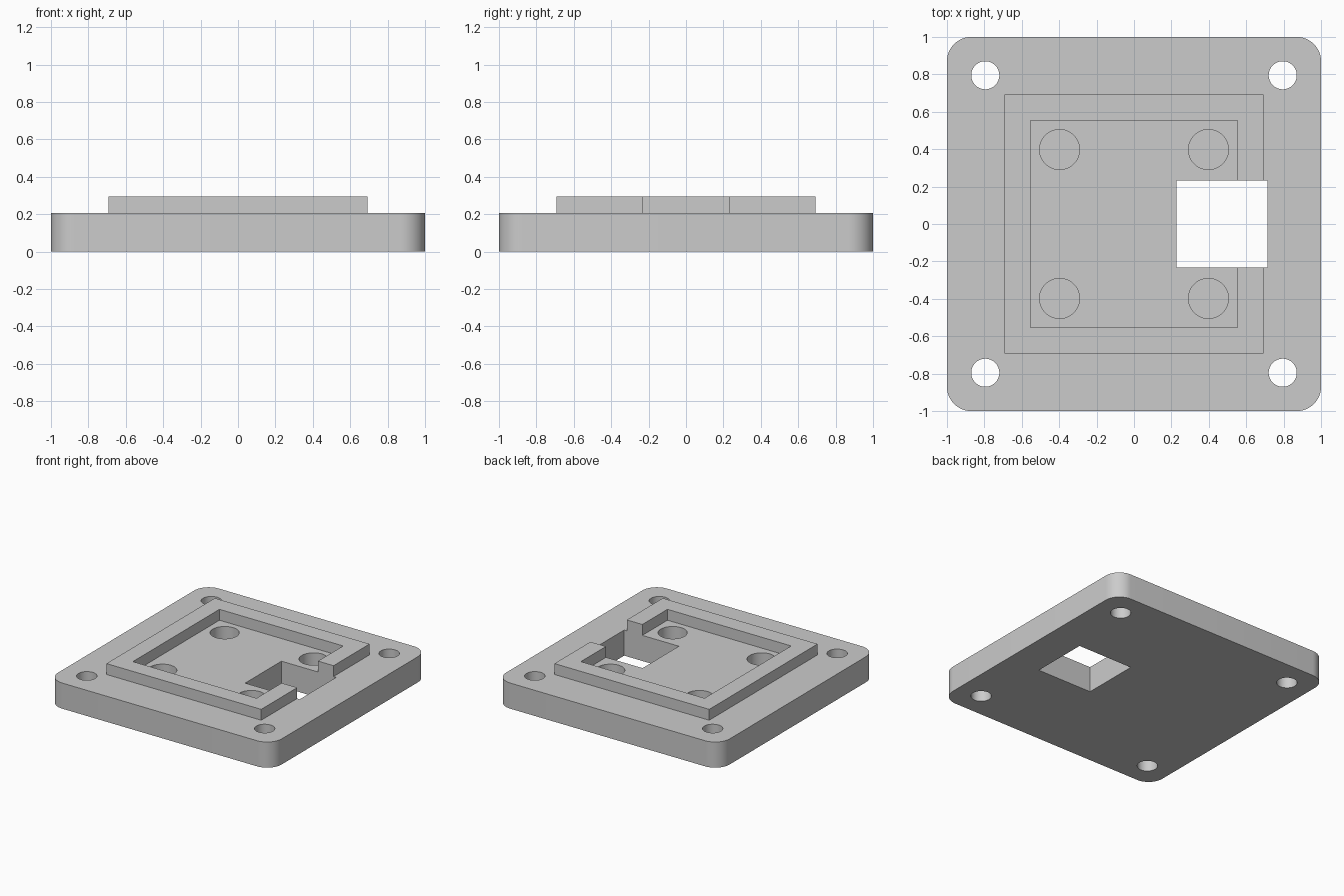
import bpy
import bmesh
from mathutils import Matrix, Vector

default = bpy.data.objects.get("Cube")
if default:
    bpy.data.objects.remove(default, do_unlink=True)

PLATE_TOP, RIM_TOP = 0.207, 0.295

grey = bpy.data.materials.new("light grey")
grey.use_nodes = True
colour = (0.6, 0.6, 0.6, 1)
grey.diffuse_color = colour
grey.node_tree.nodes["Principled BSDF"].inputs["Base Color"].default_value = colour


def finish(name, bm):
    mesh = bpy.data.meshes.new(name)
    bm.to_mesh(mesh)
    bm.free()
    mesh.materials.append(grey)
    obj = bpy.data.objects.new(name, mesh)
    bpy.context.collection.objects.link(obj)
    return obj


def box(name, low, high, corner=0):
    low, high = Vector(low), Vector(high)
    bm = bmesh.new()
    place = Matrix.Translation((low + high) / 2) @ Matrix.Diagonal((high - low).to_4d())
    bmesh.ops.create_cube(bm, size=1, matrix=place)
    if corner:
        upright = [e for e in bm.edges
                   if abs(e.verts[0].co.z - e.verts[1].co.z) > 0.01]
        bmesh.ops.bevel(bm, geom=upright, offset=corner, segments=12,
                        profile=0.5, affect='EDGES')
    return finish(name, bm)


def cylinders(name, radius, spacing, low, high):
    """Four upright cylinders in a square pattern."""
    bm = bmesh.new()
    for sx in (-1, 1):
        for sy in (-1, 1):
            place = Matrix.Translation((sx * spacing, sy * spacing, (low + high) / 2))
            bmesh.ops.create_cone(bm, cap_ends=True, segments=48, radius1=radius,
                                  radius2=radius, depth=high - low, matrix=place)
    return finish(name, bm)


def combine(target, tool, operation):
    mod = target.modifiers.new(operation.lower(), 'BOOLEAN')
    mod.operation, mod.object, mod.solver = operation, tool, 'EXACT'
    bpy.ops.object.select_all(action='DESELECT')
    bpy.context.view_layer.objects.active = target
    target.select_set(True)
    bpy.ops.object.modifier_apply(modifier=mod.name)
    bpy.data.objects.remove(tool, do_unlink=True)


# Rounded base plate
plate = box("mounting_plate", (-1, -1, 0), (1, 1, PLATE_TOP), corner=0.13)

# Raised square rim, sunk into the plate so the two join cleanly
rim = box("rim", (-0.692, -0.692, 0.1), (0.692, 0.692, RIM_TOP))
combine(rim, box("pocket", (-0.553, -0.553, 0), (0.553, 0.553, 0.5)), 'DIFFERENCE')
combine(plate, rim, 'UNION')

# Rectangular slot through the plate and one side of the rim
combine(plate, box("slot", (0.226, -0.232, -0.2), (0.715, 0.232, 0.5)), 'DIFFERENCE')

# Corner bolt holes go right through; inner recesses are blind
combine(plate, cylinders("bolt_holes", 0.075, 0.795, -0.2, 0.5), 'DIFFERENCE')
combine(plate, cylinders("recesses", 0.107, 0.398, 0.06, 0.5), 'DIFFERENCE')

bpy.ops.object.shade_smooth_by_angle(angle=0.52)
